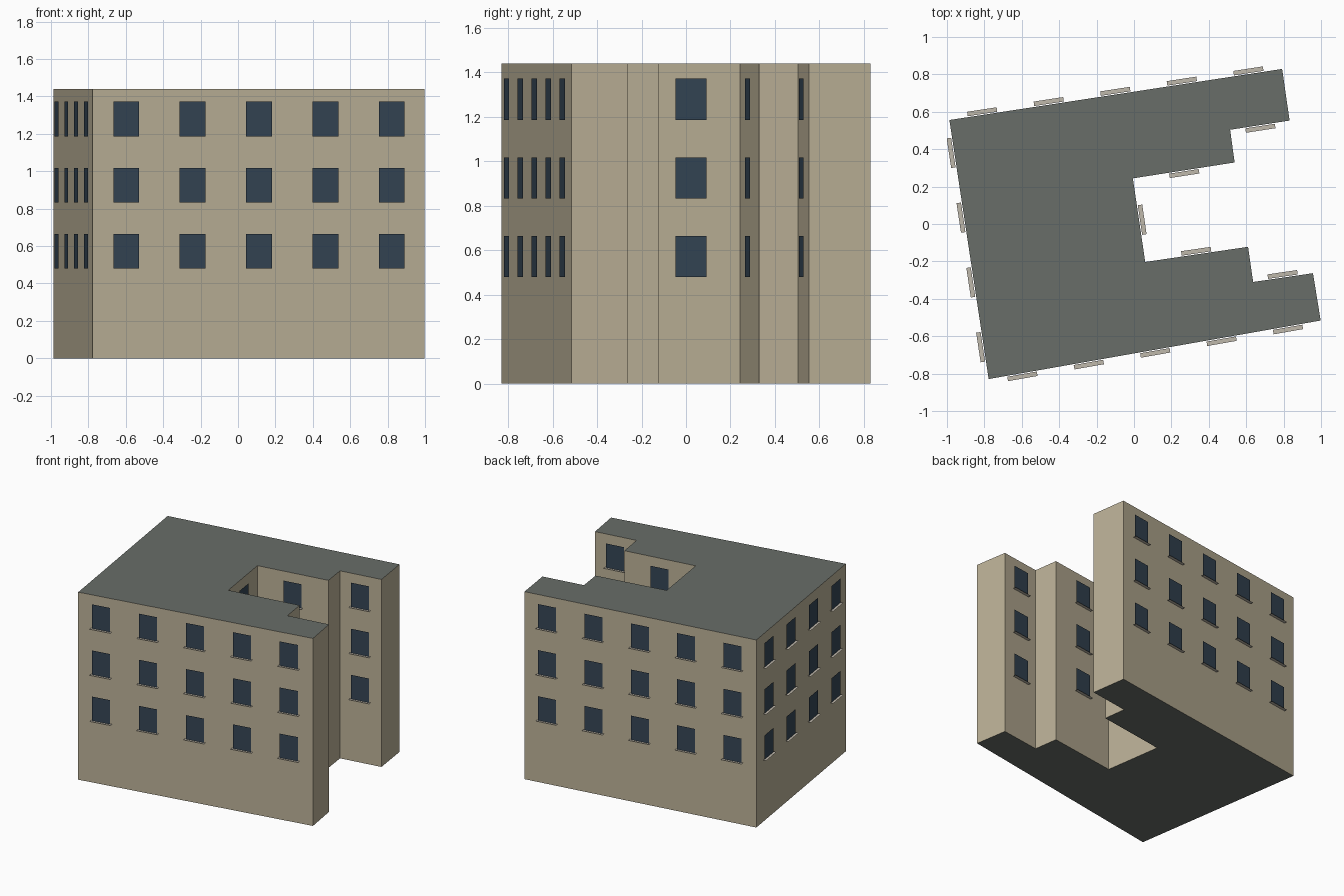
import bpy, bmesh
from mathutils import Vector

if "Cube" in bpy.data.objects:
    bpy.data.objects.remove(bpy.data.objects["Cube"])

HEIGHT = 1.44
WIN_W, WIN_H = 0.14, 0.185
SILL_W = 0.16
SILL_Z = (0.479, 0.833, 1.187)      # window bottoms on the upper three floors

# Clockwise footprint: (x, y, windows on the wall that starts here)
PLAN = [(-0.987, 0.556, 5), (0.792, 0.829, 0), (0.832, 0.553, 1), (0.514, 0.504, 0),
        (0.538, 0.329, 1), (-0.006, 0.244, 1), (0.06, -0.203, 1), (0.61, -0.122, 0),
        (0.637, -0.31, 1), (0.957, -0.263, 0), (0.998, -0.516, 5), (-0.777, -0.829, 4)]


def material(name, rgb):
    m = bpy.data.materials.new(name)
    m.diffuse_color = (*rgb, 1)
    m.use_nodes = True
    m.node_tree.nodes["Principled BSDF"].inputs["Base Color"].default_value = m.diffuse_color
    return m


def finish(bm, name, *mats):
    me = bpy.data.meshes.new(name)
    bm.to_mesh(me)
    bm.free()
    for m in mats:
        me.materials.append(m)
    ob = bpy.data.objects.new(name, me)
    bpy.context.collection.objects.link(ob)


def quad(bm, pts):
    bm.faces.new([bm.verts.new(p) for p in pts])


wall_mat = material("wall_plaster", (0.50, 0.44, 0.31))
roof_mat = material("roof_grey", (0.14, 0.155, 0.14))
glass_mat = material("window_glass", (0.035, 0.06, 0.09))
sill_mat = material("sill_stone", (0.52, 0.48, 0.41))

# Building body: extruded footprint with grey roof and base
bm = bmesh.new()
base = bm.faces.new([bm.verts.new((x, y, 0)) for x, y, n in PLAN])
top = bmesh.ops.extrude_face_region(bm, geom=[base], use_keep_orig=True)["geom"]
bmesh.ops.translate(bm, vec=(0, 0, HEIGHT),
                    verts=[v for v in top if isinstance(v, bmesh.types.BMVert)])
bmesh.ops.recalc_face_normals(bm, faces=bm.faces)
for f in bm.faces:
    f.material_index = 1 if abs(f.normal.z) > 0.5 else 0
finish(bm, "building_body", wall_mat, roof_mat)

# Window panes and thin sills, evenly spaced along each wall
panes, sills = bmesh.new(), bmesh.new()
for i, (x, y, count) in enumerate(PLAN):
    a = Vector((x, y, 0))
    b = Vector((*PLAN[(i + 1) % len(PLAN)][:2], 0))
    along = (b - a).normalized()
    out = Vector((-along.y, along.x, 0))
    for k in range(count):
        mid = a.lerp(b, (k + 0.5) / count)
        for z in SILL_Z:
            c = mid + Vector((0, 0, z))
            p, w, h = c + out * 0.01, along * WIN_W / 2, Vector((0, 0, WIN_H))
            quad(panes, (p + w, p - w, p - w + h, p + w + h))
            s, inner, outer = along * SILL_W / 2, out * 0.005, out * 0.029
            quad(sills, (c - s + inner, c + s + inner, c + s + outer, c - s + outer))
finish(panes, "window_panes", glass_mat)
finish(sills, "window_sills", sill_mat)
